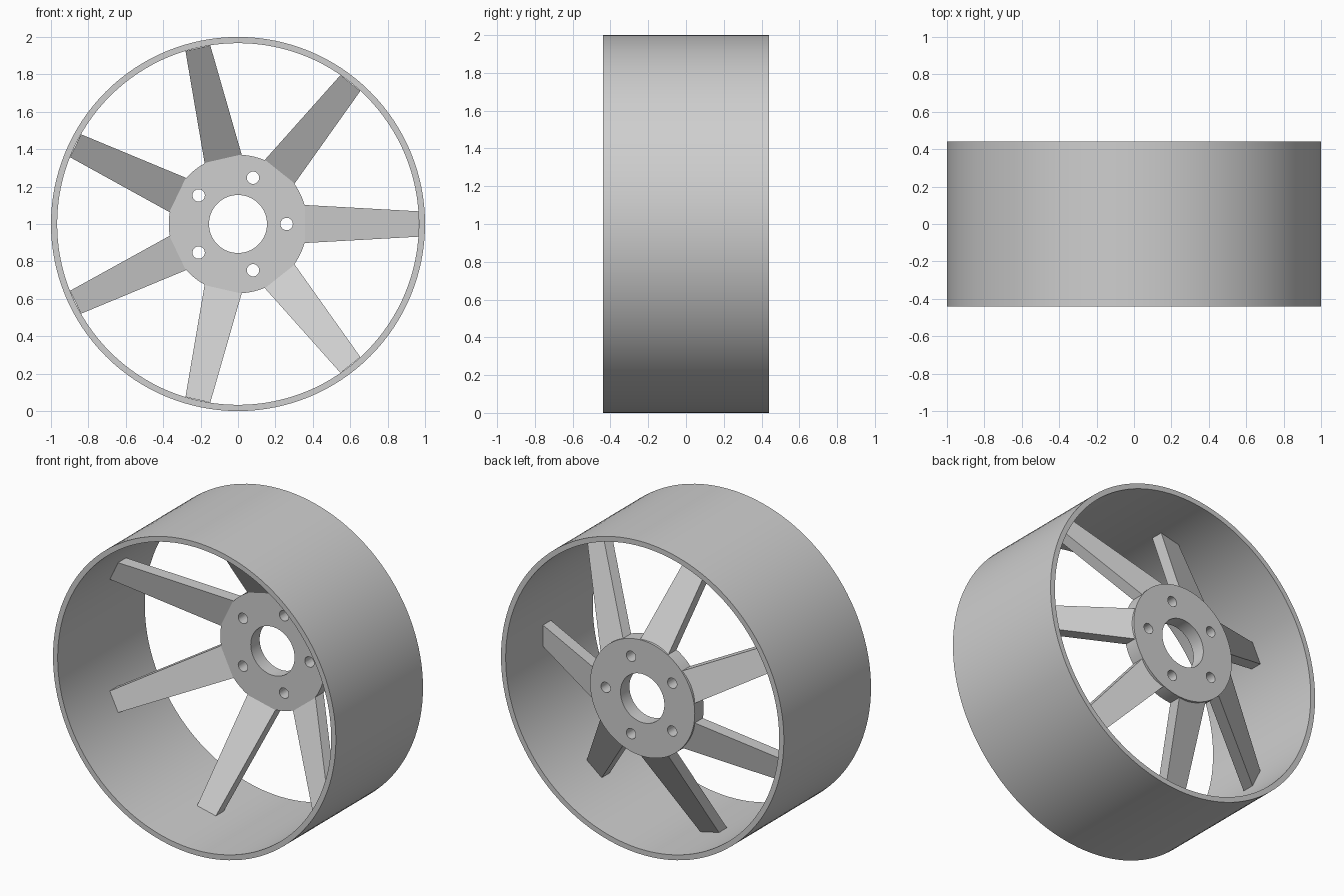
import bpy, bmesh, math
from mathutils import Matrix, Vector

if "Cube" in bpy.data.objects:
    bpy.data.objects.remove(bpy.data.objects["Cube"])

metal = bpy.data.materials.new("light grey metal")
metal.diffuse_color = (0.62, 0.62, 0.62, 1)
metal.use_nodes = True
metal.node_tree.nodes["Principled BSDF"].inputs["Base Color"].default_value = metal.diffuse_color
CENTRE = Vector((0, 0, 1))


def finish(name, bm, smooth=True):
    bmesh.ops.recalc_face_normals(bm, faces=bm.faces[:])
    mesh = bpy.data.meshes.new(name)
    bm.to_mesh(mesh)
    bm.free()
    mesh.materials.append(metal)
    obj = bpy.data.objects.new(name, mesh)
    obj.location = CENTRE
    bpy.context.collection.objects.link(obj)
    bpy.ops.object.select_all(action='DESELECT')
    obj.select_set(True)
    bpy.context.view_layer.objects.active = obj
    if smooth:
        bpy.ops.object.shade_smooth_by_angle(angle=math.radians(30))
    return obj


def ring(name, r_out, r_in, y0, y1, n=128):
    """Rectangular section swept around the y axis."""
    bm = bmesh.new()
    loops = []
    for i in range(n):
        a = 2 * math.pi * i / n
        loops.append([bm.verts.new((r * math.cos(a), y, r * math.sin(a)))
                      for r, y in ((r_out, y0), (r_out, y1), (r_in, y1), (r_in, y0))])
    for i in range(n):
        p, q = loops[i], loops[(i + 1) % n]
        for k in range(4):
            m = (k + 1) % 4
            bm.faces.new((p[k], p[m], q[m], q[k]))
    return finish(name, bm)


# Rim barrel
ring("rim", 1.0, 0.967, -0.44, 0.44)

# Hub disc with centre bore and five bolt holes
hub = ring("hub", 0.37, 0.155, 0.35, 0.44)
bm = bmesh.new()
for i in range(5):
    a = 2 * math.pi * i / 5
    bmesh.ops.create_cone(
        bm, cap_ends=True, segments=32, radius1=0.033, radius2=0.033, depth=0.4,
        matrix=Matrix.Translation((0.26 * math.cos(a), 0.395, 0.26 * math.sin(a)))
        @ Matrix.Rotation(math.pi / 2, 4, 'X'))
cutter = finish("bolt_hole_cutter", bm, False)
cutter.hide_render = True
mod = hub.modifiers.new("bolt holes", 'BOOLEAN')
mod.object = cutter
mod.operation = 'DIFFERENCE'
mod.solver = 'EXACT'
bpy.context.view_layer.objects.active = hub
bpy.ops.object.modifier_apply(modifier=mod.name)
bpy.data.objects.remove(cutter)
bpy.ops.object.select_all(action='DESELECT')
hub.select_set(True)
bpy.ops.object.shade_smooth_by_angle(angle=math.radians(30))

# Seven tapered spokes, sloping forward from hub to rim
for i in range(7):
    bm = bmesh.new()
    sections = []
    for x, half, front, back in ((0.35, 0.102, 0.355, 0.436), (0.964, 0.068, -0.012, 0.068)):
        sections.append([bm.verts.new((x, y, z)) for y, z in
                         ((front, -half), (front, half), (back, half), (back, -half))])
    p, q = sections
    bm.faces.new(p)
    bm.faces.new(q)
    for k in range(4):
        m = (k + 1) % 4
        bm.faces.new((p[k], p[m], q[m], q[k]))
    bm.transform(Matrix.Rotation(2 * math.pi * i / 7, 4, 'Y'))
    finish(f"spoke_{i + 1}", bm, False)
